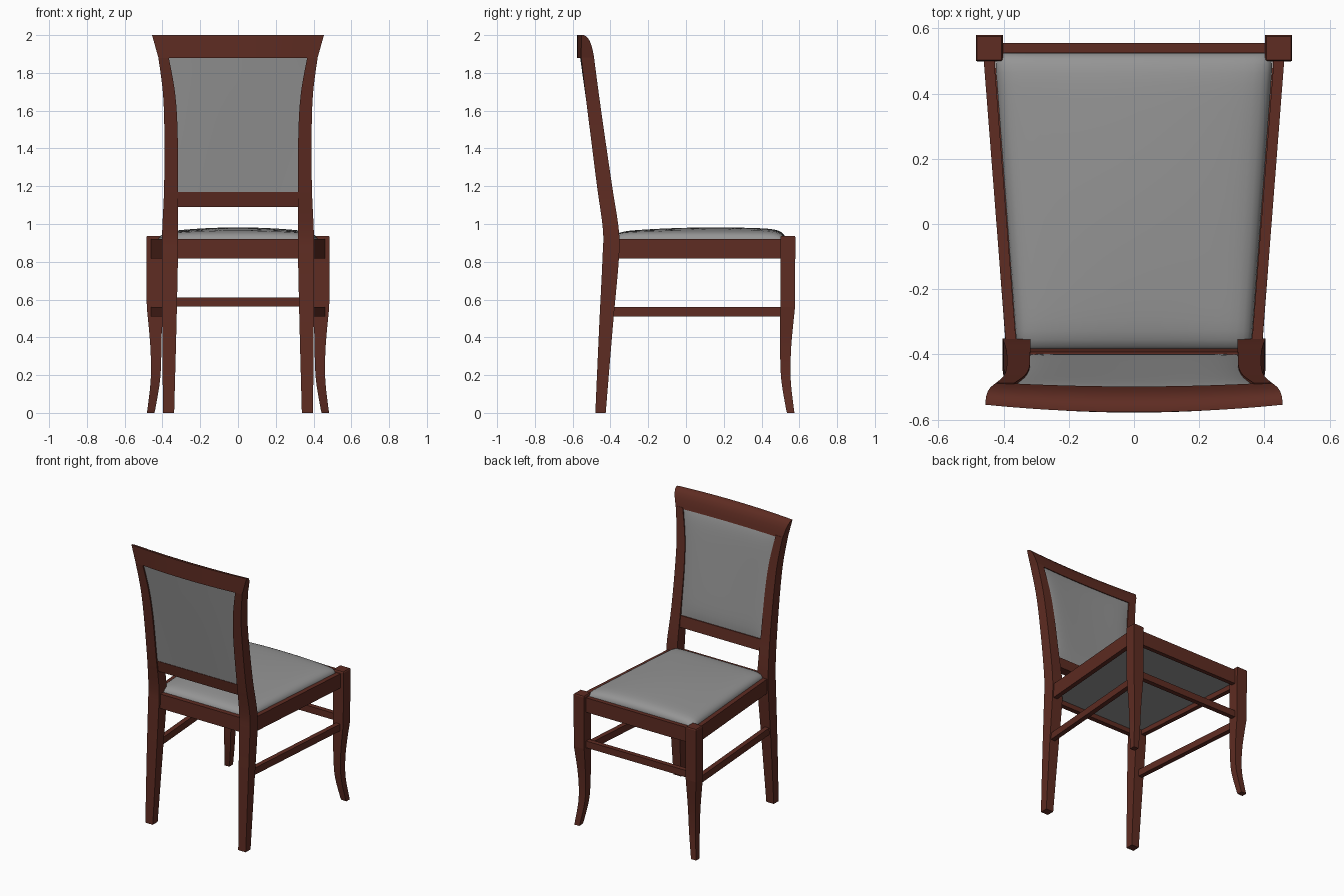
import bpy, bmesh, math
from mathutils import Vector

if "Cube" in bpy.data.objects:
    bpy.data.objects.remove(bpy.data.objects["Cube"])


def material(name, rgb):
    m = bpy.data.materials.new(name)
    m.diffuse_color = (*rgb, 1)
    m.use_nodes = True
    m.node_tree.nodes["Principled BSDF"].inputs["Base Color"].default_value = m.diffuse_color
    return m


WOOD = material("reddish brown wood", (0.112, 0.025, 0.016))
FABRIC = material("grey upholstery", (0.30, 0.30, 0.30))


def loft(name, rings, mat, mirror=False):
    """Skin a list of equal-length point rings and cap both ends."""
    bm = bmesh.new()
    rows = [[bm.verts.new(p) for p in ring] for ring in rings]
    n = len(rows[0])
    for a, b in zip(rows, rows[1:]):
        for i in range(n):
            j = (i + 1) % n
            bm.faces.new((a[i], a[j], b[j], b[i]))
    bm.faces.new(rows[0])
    bm.faces.new(rows[-1])
    bmesh.ops.recalc_face_normals(bm, faces=bm.faces)
    me = bpy.data.meshes.new(name)
    bm.to_mesh(me)
    bm.free()
    me.materials.append(mat)
    ob = bpy.data.objects.new(name, me)
    bpy.context.collection.objects.link(ob)
    bpy.ops.object.select_all(action='DESELECT')
    ob.select_set(True)
    bpy.context.view_layer.objects.active = ob
    bpy.ops.object.shade_smooth_by_angle(angle=math.radians(35))
    if mirror:
        ob.modifiers.new("Mirror", 'MIRROR')
    return ob


def spline(keys, n=6):
    """Catmull-Rom interpolation through tuples of values."""
    out = []
    for i in range(len(keys) - 1):
        p0, p1 = keys[max(i - 1, 0)], keys[i]
        p2, p3 = keys[i + 1], keys[min(i + 2, len(keys) - 1)]
        for k in range(n):
            t = k / n
            out.append(tuple(
                0.5 * (2 * b + (c - a) * t + (2 * a - 5 * b + 4 * c - d) * t * t
                       + (3 * b - a - 3 * c + d) * t ** 3)
                for a, b, c, d in zip(p0, p1, p2, p3)))
    return out + [keys[-1]]


def post(name, keys):
    """Mirrored leg from sections (z, x inner, x outer, y back, y front)."""
    rings = [[(a, c, z), (b, c, z), (b, d, z), (a, d, z)]
             for z, a, b, c, d in spline(keys)]
    return loft(name, rings, WOOD, True)


def beam(name, p, q, width, z0, z1, mirror=False):
    """Level rectangular bar between two plan points."""
    p, q = Vector(p), Vector(q)
    d = (q - p).normalized()
    s = Vector((-d.y, d.x)) * width / 2
    rings = [[(*(e - s), z0), (*(e + s), z0), (*(e + s), z1), (*(e - s), z1)]
             for e in (p, q)]
    return loft(name, rings, WOOD, mirror)


# Rear legs rising into the leaning, flared back posts
post("back_post", [
    (0.00, 0.338, 0.397, -0.480, -0.425),
    (0.45, 0.326, 0.401, -0.460, -0.388),
    (0.82, 0.318, 0.403, -0.442, -0.355),
    (0.97, 0.317, 0.401, -0.440, -0.356),
    (1.20, 0.318, 0.391, -0.471, -0.391),
    (1.50, 0.320, 0.390, -0.509, -0.435),
    (1.70, 0.334, 0.398, -0.534, -0.463),
    (1.89, 0.368, 0.423, -0.556, -0.488)])

# Front legs: square block above, outward-curving foot below
post("front_leg", [
    (0.00, 0.443, 0.483, 0.535, 0.575),
    (0.03, 0.436, 0.478, 0.528, 0.570),
    (0.18, 0.412, 0.462, 0.504, 0.554),
    (0.35, 0.405, 0.464, 0.498, 0.557),
    (0.56, 0.402, 0.483, 0.499, 0.577)])
post("front_leg_block", [
    (0.56, 0.402, 0.483, 0.499, 0.577),
    (0.930, 0.402, 0.485, 0.499, 0.579)])
post("front_leg_cap", [
    (0.930, 0.402, 0.485, 0.499, 0.579),
    (0.937, 0.406, 0.481, 0.503, 0.575)])

# Seat frame and stretchers
beam("side_rail", (0.376, -0.38), (0.446, 0.52), 0.032, 0.817, 0.92, True)
beam("front_rail", (-0.42, 0.54), (0.42, 0.54), 0.03, 0.817, 0.92)
beam("rear_rail", (-0.34, -0.408), (0.34, -0.408), 0.034, 0.817, 0.92)
beam("side_stretcher", (0.374, -0.40), (0.444, 0.52), 0.034, 0.511, 0.56, True)
beam("front_stretcher", (-0.42, 0.538), (0.42, 0.538), 0.034, 0.563, 0.611)

# Domed seat cushion, narrower at the rear, with rounded corners
N = 24
params = [math.sin(math.pi / 2 * (2 * i / N - 1)) for i in range(N + 1)]
rings = []
for v in params:
    y = 0.067 + 0.457 * v
    w = 0.393 + 0.034 * v - 0.028 * v ** 40
    top = []
    for u in params:
        edge = max(0, (1 - u ** 14) * (1 - v ** 14)) ** 0.5
        dome = (1 - u * u) * (1 - (v - 0.2) ** 2 / 1.44)
        top.append((u * w, y, 0.912 + 0.046 * edge + 0.024 * dome))
    rings.append(top + [(w, y, 0.85), (-w, y, 0.85)])
loft("seat_cushion", rings, FABRIC)

# Lower back rail
profile = [(-0.446, 1.09), (-0.460, 1.17), (-0.392, 1.17), (-0.382, 1.09)]
loft("lower_back_rail", [[(x, y, z) for y, z in profile] for x in (-0.33, 0.33)], WOOD)

# Upholstered back panel: (z, half width, y back, y front)
rings = []
for z, w, yb, yf in spline([(1.165, 0.325, -0.456, -0.399),
                            (1.50, 0.326, -0.499, -0.443),
                            (1.70, 0.340, -0.524, -0.470),
                            (1.885, 0.373, -0.546, -0.496)], 8):
    t = (z - 1.165) / 0.72
    puff = max(0, 1 - (2 * t - 1) ** 8)
    bow = lambda u: -0.010 * t * (1 - u * u)
    front = [(u * w, yf + bow(u) + 0.010 * puff * (1 - u ** 8), z) for u in params]
    back = [(u * w, yb + 1.5 * bow(u), z) for u in reversed(params)]
    rings.append(front + back)
loft("back_panel", rings, FABRIC)

# Bowed crest rail with a rounded front top edge and slanted ends
# profile: (y, z, bow depth)
profile = [(-0.555, 1.88, 0.023), (-0.554, 2.0, 0.023), (-0.542, 2.0, 0.021),
           (-0.526, 1.992, 0.018), (-0.512, 1.974, 0.015), (-0.500, 1.945, 0.013),
           (-0.492, 1.91, 0.012), (-0.486, 1.88, 0.012)]
rings = []
for i in range(25):
    t = i / 12 - 1
    rings.append([(t * (0.455 - 0.28 * (2 - z)), y - b * (1 - t * t), z)
                  for y, z, b in profile])
loft("crest_rail", rings, WOOD)
